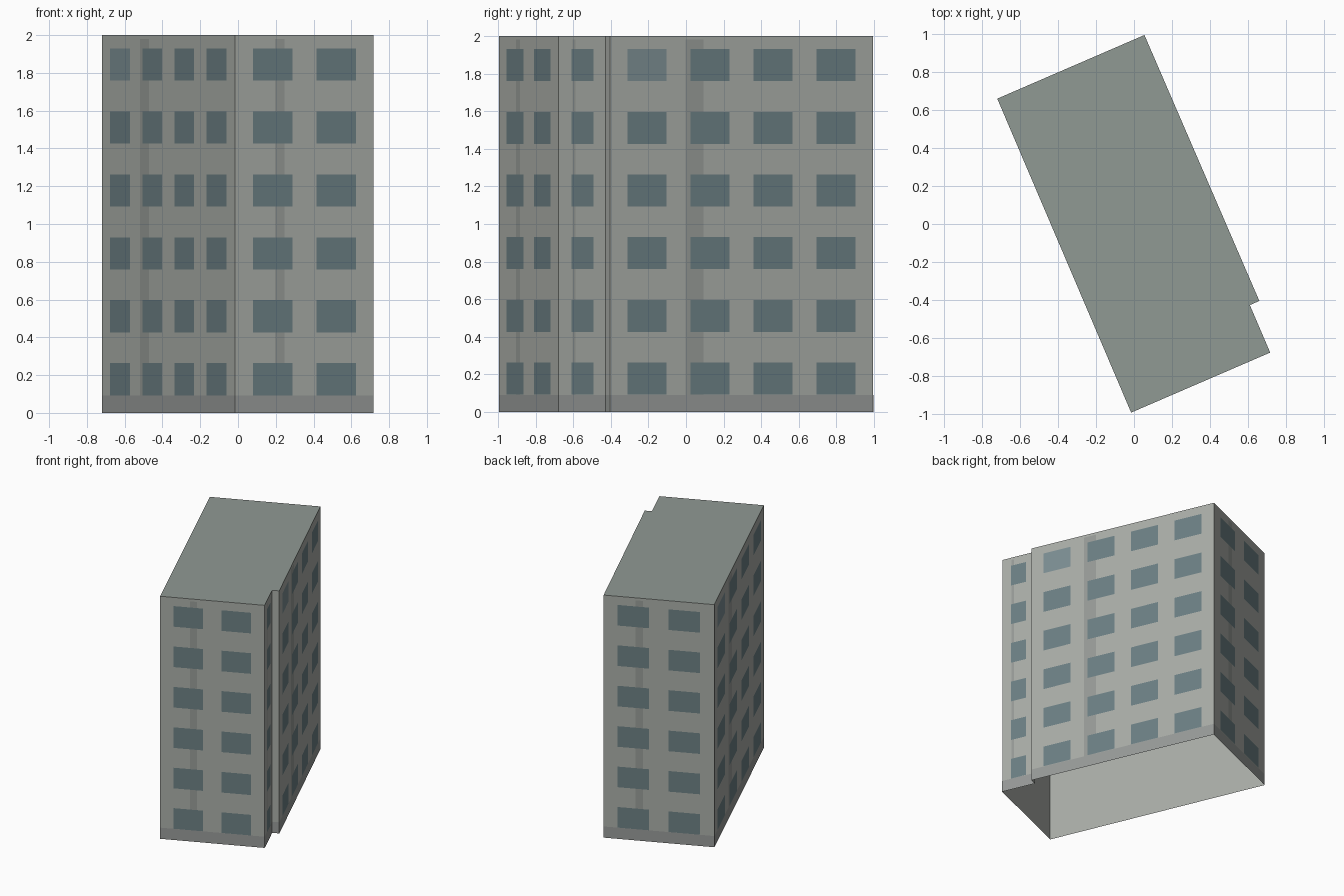
import bpy
from mathutils import Vector

if "Cube" in bpy.data.objects:
    bpy.data.objects.remove(bpy.data.objects["Cube"])


def material(name, rgb):
    m = bpy.data.materials.new(name)
    m.diffuse_color = (*rgb, 1)
    m.use_nodes = True
    m.node_tree.nodes["Principled BSDF"].inputs["Base Color"].default_value = m.diffuse_color
    return m


def mesh_object(name, verts, faces, mat):
    me = bpy.data.meshes.new(name)
    me.from_pydata(verts, [], faces)
    me.materials.append(mat)
    ob = bpy.data.objects.new(name, me)
    bpy.context.collection.objects.link(ob)
    return ob


WALL = material("wall", (0.40, 0.42, 0.39))
ROOF = material("roof", (0.28, 0.32, 0.295))
BAND = material("plinth", (0.31, 0.325, 0.315))
STRIP = material("strip", (0.31, 0.33, 0.31))
GLASS = material("glass", (0.15, 0.215, 0.23))
PALE = material("pale_glass", (0.20, 0.27, 0.29))

HEIGHT, FLOORS = 2.0, 6
# Footprint, counter-clockwise from the front corner
outline = [(-0.015, -0.993), (0.717, -0.677), (0.61, -0.427),
           (0.66, -0.405), (0.055, 0.995), (-0.72, 0.66)]
windows_per_wall = [2, 1, 0, 4, 2, 4]
n = len(outline)

# Wall shell, open underneath, and flat roof
low = [(x, y, 0) for x, y in outline]
high = [(x, y, HEIGHT) for x, y in outline]
mesh_object("walls", low + high,
            [(i, (i + 1) % n, (i + 1) % n + n, i + n) for i in range(n)], WALL)
mesh_object("roof", high, [tuple(range(n))], ROOF)

# Thin panels laid on the walls
panels = {k: [] for k in ("plinth_band", "vertical_strips", "windows", "pale_windows")}


def panel(kind, wall, u0, u1, z0, z1, offset):
    a, b = Vector(outline[wall]), Vector(outline[(wall + 1) % n])
    d = (b - a).normalized()
    out = Vector((d.y, -d.x)) * offset
    p, q = a + d * u0 + out, a + d * u1 + out
    panels[kind] += [(*p, z0), (*q, z0), (*q, z1), (*p, z1)]


for w, count in enumerate(windows_per_wall):
    length = (Vector(outline[(w + 1) % n]) - Vector(outline[w])).length
    panel("plinth_band", w, 0, length, 0, 0.092, 0.001)
    if not count:
        continue
    panel("vertical_strips", w, 0.288 * length, 0.355 * length, 0.092, 1.98, 0.001)
    pitch = (length - 0.066) / count
    for floor in range(FLOORS):
        z = 0.093 + floor * HEIGHT / FLOORS
        for i in range(count):
            mid = 0.033 + pitch * (i + 0.5)
            pale = floor == FLOORS - 1 and i == 0 and count == 4
            panel("pale_windows" if pale else "windows", w,
                  mid - 0.31 * pitch, mid + 0.31 * pitch, z, z + 0.17, 0.002)

# One object per kind of panel
for (name, verts), mat in zip(panels.items(), (BAND, STRIP, GLASS, PALE)):
    faces = [tuple(range(i, i + 4)) for i in range(0, len(verts), 4)]
    mesh_object(name, verts, faces, mat)
